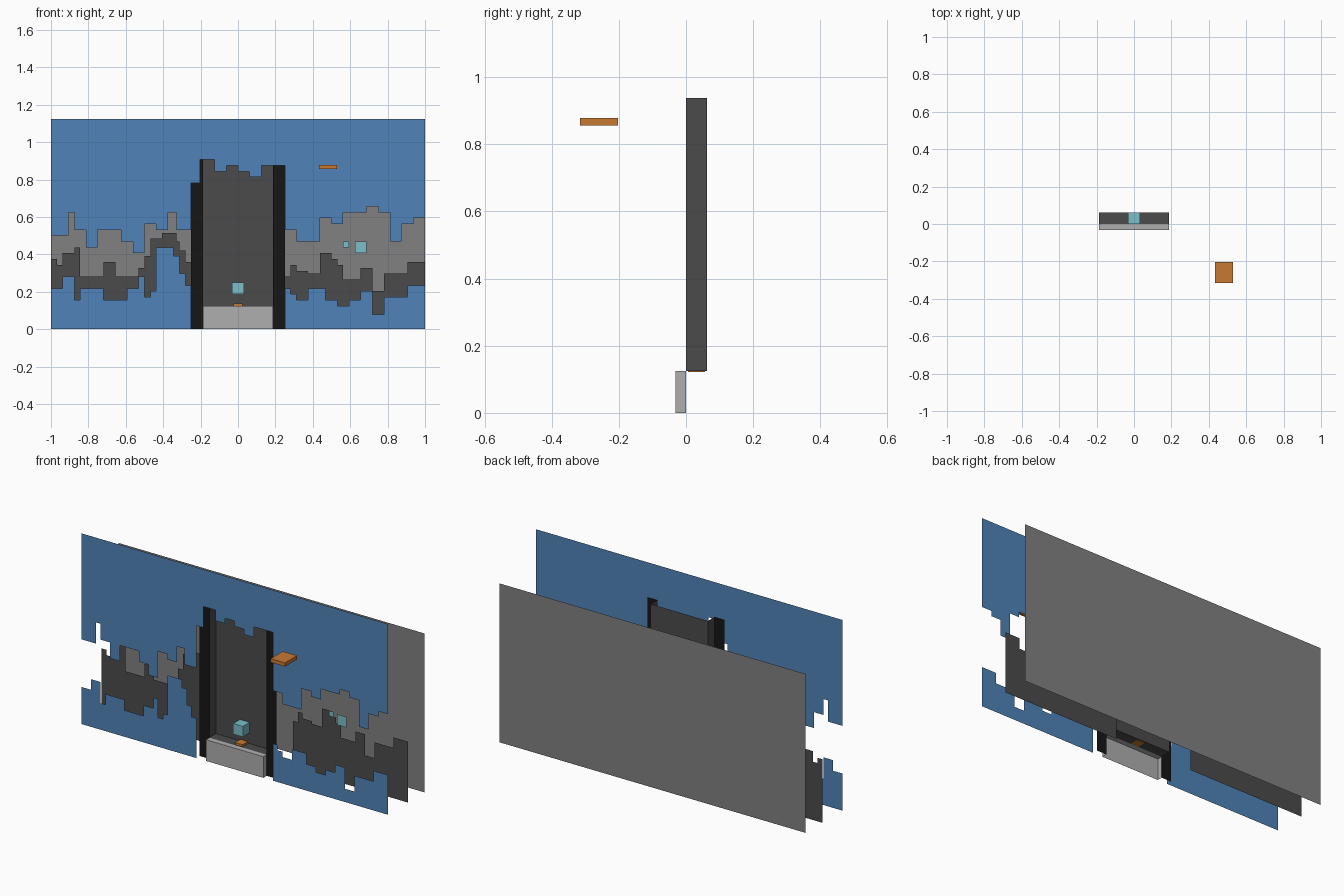
import bpy

if "Cube" in bpy.data.objects:
    bpy.data.objects.remove(bpy.data.objects["Cube"])

U = 1 / 32  # one pixel of the stepped artwork


def material(name, rgb):
    m = bpy.data.materials.new(name)
    m.diffuse_color = (*rgb, 1)
    m.use_nodes = True
    m.node_tree.nodes["Principled BSDF"].inputs["Base Color"].default_value = m.diffuse_color
    return m


BLUE = material("blue", (0.08, 0.23, 0.48))
BLACK = material("black", (0.008, 0.008, 0.008))
DARK = material("dark_grey", (0.07, 0.07, 0.07))
MID = material("mid_grey", (0.22, 0.22, 0.22))
LIGHT = material("light_grey", (0.43, 0.43, 0.43))
CYAN = material("cyan", (0.2, 0.52, 0.58))
ORANGE = material("orange", (0.58, 0.19, 0.03))


def build(name, verts, faces, mat):
    me = bpy.data.meshes.new(name)
    me.from_pydata([(x * U, y * U, z * U) for x, y, z in verts], [], faces)
    me.materials.append(mat)
    ob = bpy.data.objects.new(name, me)
    bpy.context.collection.objects.link(ob)
    return ob


def box(name, x0, x1, y0, y1, z0, z1, mat, skip=""):
    """Box in pixel units; skip lists the open sides."""
    verts = [(x, y, z) for x in (x0, x1) for y in (y0, y1) for z in (z0, z1)]
    sides = {"l": (0, 1, 3, 2), "r": (4, 6, 7, 5), "f": (0, 4, 5, 1),
             "b": (2, 3, 7, 6), "d": (0, 2, 6, 4), "u": (1, 5, 7, 3)}
    return build(name, verts, [f for k, f in sides.items() if k not in skip], mat)


def stepped_sheet(name, start, steps, base, y, mat):
    """Flat vertical sheet between a straight base line and a stepped edge."""
    x, pts = start, [(start, base)]
    for end, z in steps:
        pts += [(x, z), (end, z)]
        x = end
    pts.append((x, base))
    if base < pts[1][1]:
        pts.reverse()
    return build(name, [(px, y, pz) for px, pz in pts], [tuple(range(len(pts)))], mat)


def sheet(name, x0, x1, y, z0, z1, mat):
    return stepped_sheet(name, x0, [(x1, z1)], z0, y, mat)


# Blue front sheet, broken open across the middle
stepped_sheet("front_sheet_upper", -32, [
    (-29, 16), (-28, 20), (-26, 17), (-24, 14), (-20, 17), (-18, 15), (-16, 13),
    (-14, 18), (-12, 17), (-10.5, 20), (-8, 17), (-6.5, 25), (-4, 29), (-2, 27),
    (0, 28), (2, 27), (4, 26), (8, 28), (10, 17), (14, 15), (16, 19), (18, 18),
    (22, 20), (24, 21), (26, 20), (28, 15), (30, 18), (32, 19)], 36, -1, BLUE)
stepped_sheet("front_sheet_lower_left", -32, [
    (-30, 7), (-28, 9), (-27, 5), (-23, 7), (-19, 5), (-17, 7), (-16, 9),
    (-15, 5.5), (-14, 6.5), (-11, 14), (-10, 12.5), (-9, 9.5), (-8, 7.5)], 0, -1, BLUE)
stepped_sheet("front_sheet_lower_right", 8, [
    (9, 7), (10, 6), (12, 5), (15, 7), (17, 5), (19, 4), (21, 5), (23, 6.5),
    (25, 2.5), (29, 5.5), (32, 7.5)], 0, -1, BLUE)

# Dark stepped hills behind the opening
stepped_sheet("middle_sheet_left", -32, [
    (-31, 12), (-30, 11), (-28, 13), (-27, 14), (-23, 9), (-21, 11.5), (-17, 9),
    (-16, 10.5), (-15, 12.5), (-13, 15.5), (-10.5, 16.5), (-10, 15), (-9, 13.5),
    (-8, 11.5)], 0, 5, DARK)
stepped_sheet("middle_sheet_right", 8, [
    (9, 9), (10, 11), (12, 10), (14, 9.5), (16, 13), (17, 12), (18, 11),
    (21, 8.5), (23, 10.5), (25, 6.5), (29, 9.5), (32, 11.5)], 0, 5, DARK)

# Plain backdrop
sheet("back_sheet", -32, 32, 10, 0, 30, MID)

# Central alcove: flat pillars, open-fronted recess and step
for side, x in (("left", -8), ("right", 6)):
    sheet("pillar_" + side, x, x + 2, 0, 0, 30, BLACK)
box("alcove", -6, 6, 0, 2, 4, 30, DARK, skip="fu")
box("step", -6, 6, -1, 0, 0, 4, LIGHT, skip="bd")

# Cube and plate in the alcove
box("alcove_cube", -1, 1, 0, 2, 6, 8, CYAN)
box("alcove_plate", -0.8, 0.8, 0.2, 1.8, 3.9, 4.4, ORANGE)

# Small flat squares seen through the opening
sheet("small_square", 18, 19, 1.4, 14, 15, CYAN)
sheet("large_square", 20, 22, 1, 13, 15, CYAN)

# Floating plate in front
box("floating_plate", 13.9, 16.9, -10.1, -6.5, 27.4, 28.1, ORANGE)
